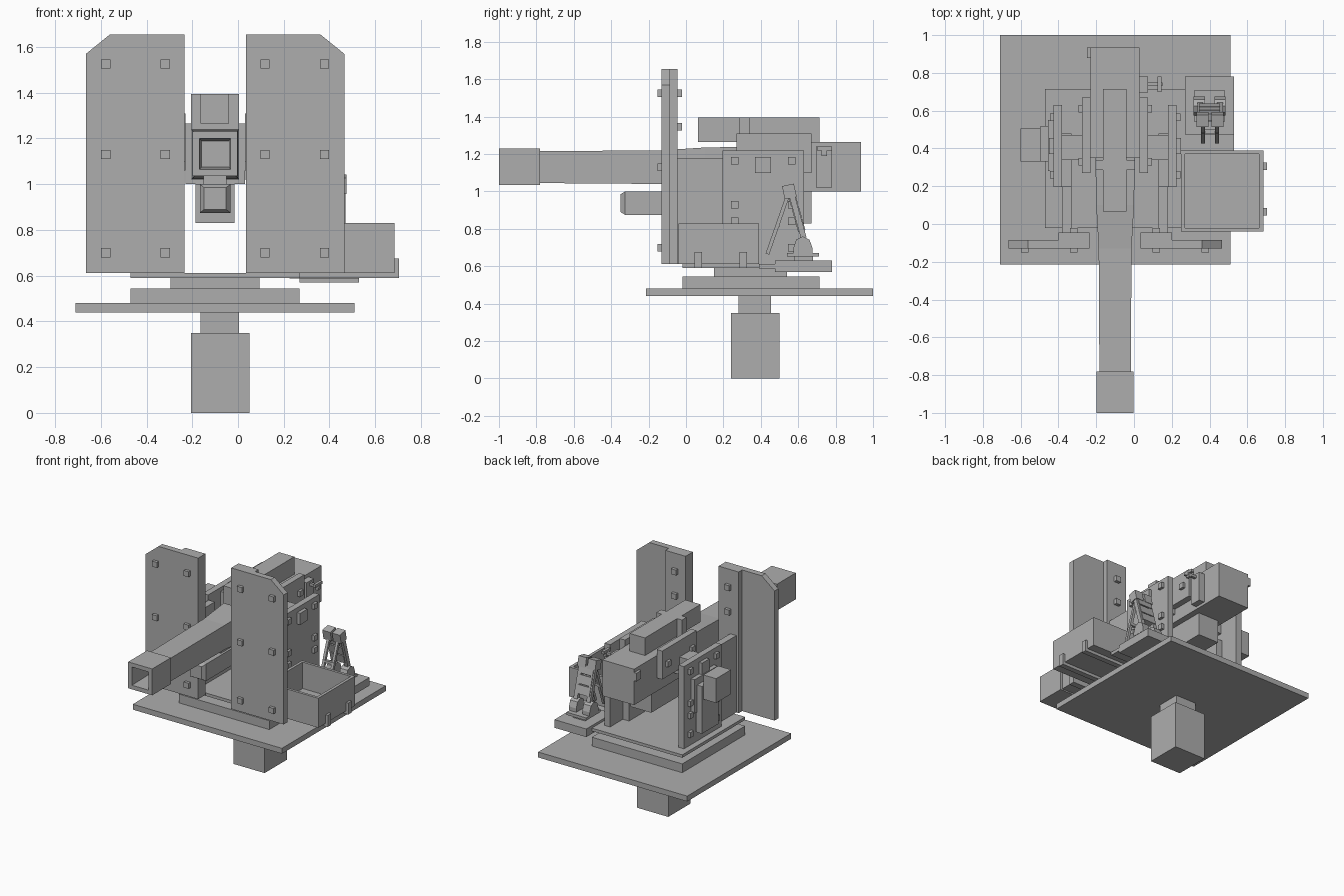
import bpy, bmesh, math
from mathutils import Vector

cube = bpy.data.objects.get("Cube")
if cube:
    bpy.data.objects.remove(cube)

grey = bpy.data.materials.new("plain grey")
grey.use_nodes = True
grey.diffuse_color = (0.42, 0.42, 0.42, 1)
grey.node_tree.nodes["Principled BSDF"].inputs["Base Color"].default_value = (0.42, 0.42, 0.42, 1)

AXIS = -0.10  # mirror line of the gun and shields


def finish(name, bm):
    bmesh.ops.recalc_face_normals(bm, faces=bm.faces)
    mesh = bpy.data.meshes.new(name)
    bm.to_mesh(mesh)
    bm.free()
    mesh.materials.append(grey)
    ob = bpy.data.objects.new(name, mesh)
    bpy.context.collection.objects.link(ob)
    return ob


def box(name, x, y, z):
    bm = bmesh.new()
    bmesh.ops.create_cube(bm, size=1)
    for v in bm.verts:
        for i, (lo, hi) in enumerate((x, y, z)):
            v.co[i] = lo if v.co[i] < 0 else hi
    return finish(name, bm)


def flip(x):
    return (2 * AXIS - x[1], 2 * AXIS - x[0])


def pair(name, x, y, z):
    box("left_" + name, x, y, z)
    box("right_" + name, flip(x), y, z)


def prism(name, pts, axis, lo, hi):
    """Extrude a flat outline along x or y."""
    bm = bmesh.new()
    place = (lambda a, b: (lo, a, b)) if axis == "x" else (lambda a, b: (a, lo, b))
    face = bm.faces.new([bm.verts.new(place(a, b)) for a, b in pts])
    ext = bmesh.ops.extrude_face_region(bm, geom=[face])
    shift = Vector((hi - lo, 0, 0)) if axis == "x" else Vector((0, hi - lo, 0))
    bmesh.ops.translate(bm, vec=shift, verts=[g for g in ext["geom"] if isinstance(g, bmesh.types.BMVert)])
    return finish(name, bm)


def loft(name, sections, centre_x):
    """Rectangular sections along y: (y, half width, z low, z high)."""
    bm = bmesh.new()
    rings = []
    for y, w, z0, z1 in sections:
        rings.append([bm.verts.new((centre_x + sx * w, y, z))
                      for sx, z in ((-1, z0), (1, z0), (1, z1), (-1, z1))])
    for a, b in zip(rings, rings[1:]):
        for i in range(4):
            j = (i + 1) % 4
            bm.faces.new((a[i], a[j], b[j], b[i]))
    bm.faces.new(rings[0])
    bm.faces.new(rings[-1])
    return finish(name, bm)


def bar(name, x, start, end, thick):
    """Sloping bar in the y-z plane."""
    a, b = Vector(start), Vector(end)
    d = (b - a).normalized() * thick / 2
    n = Vector((-d.y, d.x))
    prism(name, [a + n, a - n, b - n, b + n], "x", *x)


# Pedestal and turntable
box("pivot_foot", (-0.205, 0.05), (0.24, 0.50), (0, 0.35))
box("pivot_neck", (-0.165, 0.005), (0.28, 0.455), (0.35, 0.44))
box("base_plate", (-0.71, 0.51), (-0.215, 1.0), (0.44, 0.48))
box("turntable_lower", (-0.47, 0.27), (-0.02, 0.715), (0.48, 0.545))
box("turntable_hub", (-0.295, 0.095), (0.15, 0.54), (0.545, 0.59))
box("turntable_top", (-0.47, 0.27), (-0.02, 0.715), (0.59, 0.612))

# Gun shields, with back strips and bolts
shield = [(0.035, 0.612), (0.465, 0.612), (0.465, 1.57), (0.36, 1.655), (0.035, 1.655)]
prism("left_shield", shield, "y", -0.13, -0.085)
prism("right_shield", [(2 * AXIS - a, b) for a, b in shield], "y", -0.13, -0.085)
pair("shield_strip", (0.035, 0.20), (-0.085, -0.045), (0.612, 1.655))
for z in (0.70, 1.13, 1.525):
    for x in (0.118, 0.378):
        pair("shield_bolt", (x - 0.02, x + 0.02), (-0.152, -0.13), (z - 0.02, z + 0.02))
for z in (0.73, 0.91, 1.345, 1.525):
    pair("strip_bolt", (0.098, 0.138), (-0.045, -0.022), (z - 0.02, z + 0.02))

# Cradle cheeks and shield brackets
pair("cheek", (0.18, 0.225), (0.195, 0.63), (0.612, 1.22))
pair("shield_bracket", (0.13, 0.18), (-0.045, 0.48), (0.612, 1.0))
pair("bracket_rail", (0.13, 0.18), (-0.045, 0.20), (1.0, 1.18))
pair("trunnion", (0.03, 0.18), (0.34, 0.47), (1.06, 1.19))
for y in (0.26, 0.565):
    for z in (0.70, 0.84, 0.93, 1.165):
        pair("cheek_bolt", (0.225, 0.245), (y - 0.02, y + 0.02), (z - 0.02, z + 0.02))
pair("trunnion_cap", (0.225, 0.25), (0.37, 0.455), (1.10, 1.185))

# Barrel, hollow at the muzzle
loft("barrel", [(-0.80, 0.083, 1.045, 1.215), (-0.13, 0.087, 1.04, 1.22),
                (0.10, 0.10, 1.025, 1.235), (0.40, 0.105, 1.02, 1.24)], AXIS)
muzzle = loft("muzzle", [(-1.0, 0.098, 1.035, 1.23), (-0.78, 0.098, 1.035, 1.23)], AXIS)
bore = loft("bore_cutter", [(-1.1, 0.072, 1.06, 1.205), (-0.82, 0.06, 1.075, 1.19)], AXIS)
bore.hide_render = True
bore.hide_viewport = True
cut = muzzle.modifiers.new("bore", "BOOLEAN")
cut.object = bore
cut.solver = "EXACT"

# Receiver and top housing
box("receiver", (-0.23, 0.03), (0.35, 0.935), (1.0, 1.265))
box("top_housing", (-0.165, -0.04), (0.065, 0.715), (1.265, 1.395))
box("top_housing_clamp", (-0.205, 0.005), (0.285, 0.34), (1.24, 1.395))
pair("receiver_rail", (0.03, 0.075), (0.27, 0.67), (1.10, 1.31))
for y in (0.33, 0.61):
    pair("rail_bolt", (0.075, 0.095), (y - 0.02, y + 0.02), (1.18, 1.22))
box("breech_lug", (-0.25, -0.23), (0.88, 0.935), (1.18, 1.24))
box("breech_block", (0.03, 0.075), (0.695, 0.78), (1.02, 1.24))
box("breech_handle", (0.075, 0.15), (0.73, 0.75), (1.205, 1.225))
box("breech_handle_grip", (0.125, 0.145), (0.70, 0.78), (1.22, 1.24))
box("breech_handle_stop", (0.125, 0.145), (0.725, 0.755), (1.19, 1.22))

# Recoil cylinder under the barrel
loft("recoil_cylinder", [(-0.35, 0.048, 0.89, 0.985), (-0.325, 0.067, 0.875, 1.0),
                         (0.22, 0.067, 0.875, 1.0)], AXIS)
box("recoil_housing", (-0.185, -0.015), (0.195, 0.67), (0.83, 1.0))
box("recoil_link", (-0.15, -0.05), (-0.13, 0.15), (0.99, 1.05))

# Drive gear on the right side
box("drive_plate", (-0.455, -0.425), (0.28, 0.55), (0.85, 1.10))
box("drive_body", (-0.495, -0.445), (0.33, 0.52), (0.70, 1.05))
box("drive_motor", (-0.60, -0.495), (0.33, 0.505), (0.95, 1.13))

# Open ammunition tray
box("tray_floor", (0.25, 0.685), (-0.04, 0.39), (0.612, 0.635))
for name, x, y in (("inner", (0.25, 0.27), (-0.04, 0.39)), ("outer", (0.663, 0.685), (-0.04, 0.39)),
                   ("front", (0.27, 0.663), (-0.04, -0.02)), ("back", (0.27, 0.663), (0.37, 0.39))):
    box("tray_wall_" + name, x, y, (0.635, 0.83))
for y in (0.065, 0.305):
    box("tray_hook", (0.685, 0.703), (y - 0.02, y + 0.02), (0.59, 0.675))
    box("tray_arm", (0.225, 0.703), (y - 0.02, y + 0.02), (0.59, 0.612))
box("platform_arm", (0.225, 0.53), (0.39, 0.48), (0.588, 0.612))

# Seat platform and gunner's stand
box("seat_platform", (0.27, 0.53), (0.475, 0.78), (0.57, 0.63))
box("stand_foot", (0.32, 0.48), (0.54, 0.71), (0.652, 0.672))
box("stand_riser", (0.35, 0.45), (0.58, 0.68), (0.63, 0.652))
hub = [(0.625 + 0.05 * math.cos(t), 0.70 + 0.06 * math.sin(t))
       for t in (i * math.pi / 4 for i in range(5))]
hub = [(0.575, 0.672), (0.675, 0.672)] + hub
for x in (0.335, 0.445):
    prism("stand_knuckle", hub, "x", x - 0.02, x + 0.04)
for x in (0.335, 0.44):
    bar("stand_rail", (x, x + 0.03), (0.63, 0.75), (0.56, 1.0), 0.03)
for t in (0.15, 0.42, 0.7):
    y, z = 0.63 - 0.07 * t, 0.75 + 0.25 * t
    bar("stand_back_pad", (0.345, 0.455), (y, z), (y - 0.017, z + 0.06), 0.04)
for x in (0.33, 0.41):
    bar("stand_head", (x, x + 0.065), (0.56, 0.965), (0.545, 1.035), 0.065)
for x in (0.355, 0.43):
    bar("stand_strut", (x, x + 0.02), (0.545, 0.98), (0.435, 0.665), 0.02)
box("stand_strut_tie", (0.355, 0.45), (0.48, 0.50), (0.81, 0.83))
